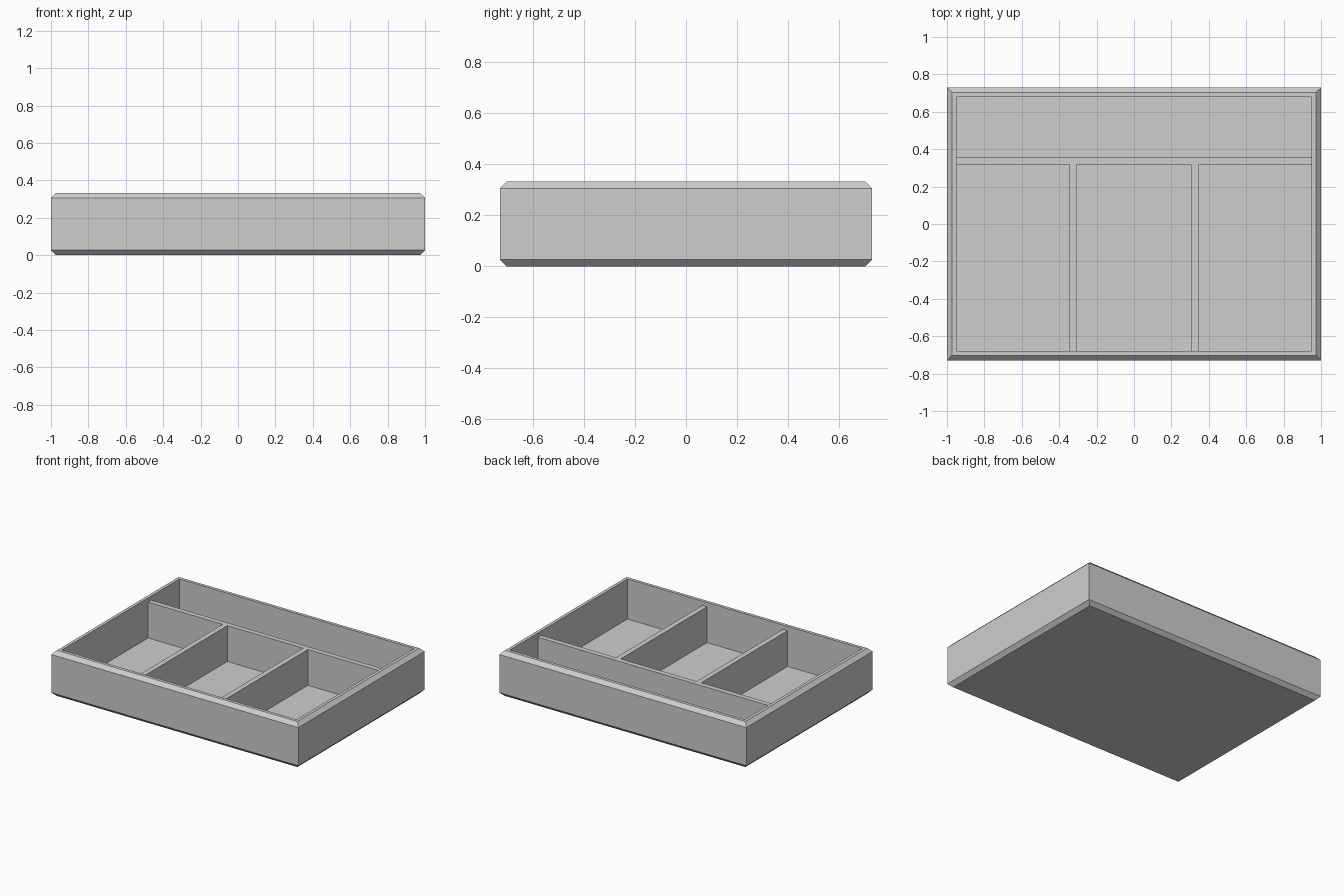
import bpy
import bmesh

default = bpy.data.objects.get("Cube")
if default:
    bpy.data.objects.remove(default, do_unlink=True)

# Single plain grey
grey = bpy.data.materials.new("light_grey")
grey.use_nodes = True
colour = (0.62, 0.62, 0.62, 1)
grey.diffuse_color = colour
grey.node_tree.nodes["Principled BSDF"].inputs["Base Color"].default_value = colour

HALF_X, HALF_Y = 1.0, 0.73
HEIGHT, CHAMFER, WALL, FLOOR = 0.333, 0.027, 0.05, 0.04
DIVIDER_TOP = 0.302
INNER_X, INNER_Y = HALF_X - WALL, HALF_Y - WALL


def finish(name, bm):
    bmesh.ops.recalc_face_normals(bm, faces=bm.faces)
    mesh = bpy.data.meshes.new(name)
    bm.to_mesh(mesh)
    bm.free()
    mesh.materials.append(grey)
    obj = bpy.data.objects.new(name, mesh)
    bpy.context.collection.objects.link(obj)
    return obj


def stacked_rectangles(name, profile):
    """Closed solid from concentric rectangles given as (inset, z)."""
    bm = bmesh.new()
    rings = []
    for inset, z in profile:
        x, y = HALF_X - inset, HALF_Y - inset
        corners = ((-x, -y), (x, -y), (x, y), (-x, y))
        rings.append([bm.verts.new((cx, cy, z)) for cx, cy in corners])
    for a, b in zip(rings, rings[1:]):
        for i in range(4):
            j = (i + 1) % 4
            bm.faces.new((a[i], a[j], b[j], b[i]))
    bm.faces.new(rings[0])
    bm.faces.new(rings[-1])
    return finish(name, bm)


def box(name, x0, x1, y0, y1, z0, z1):
    bm = bmesh.new()
    bmesh.ops.create_cube(bm, size=1)
    for v in bm.verts:
        v.co.x = x1 if v.co.x > 0 else x0
        v.co.y = y1 if v.co.y > 0 else y0
        v.co.z = z1 if v.co.z > 0 else z0
    return finish(name, bm)


# Outer tray: chamfered base, walls, chamfered rim and hollow interior
stacked_rectangles("tray_shell", [
    (CHAMFER, 0), (0, CHAMFER), (0, HEIGHT - CHAMFER),
    (CHAMFER, HEIGHT), (WALL, HEIGHT), (WALL, FLOOR),
])

# Long divider separating the rear compartment
EMBED = 0.01
LONG_FRONT, LONG_BACK = 0.317, 0.355
box("long_divider", -INNER_X - EMBED, INNER_X + EMBED,
    LONG_FRONT, LONG_BACK, FLOOR - EMBED, DIVIDER_TOP)

# Two short dividers splitting the front into three
for side, centre in (("right", -0.327), ("left", 0.325)):
    box(side + "_short_divider", centre - 0.019, centre + 0.019,
        -INNER_Y - EMBED, LONG_FRONT, FLOOR - EMBED, DIVIDER_TOP)
